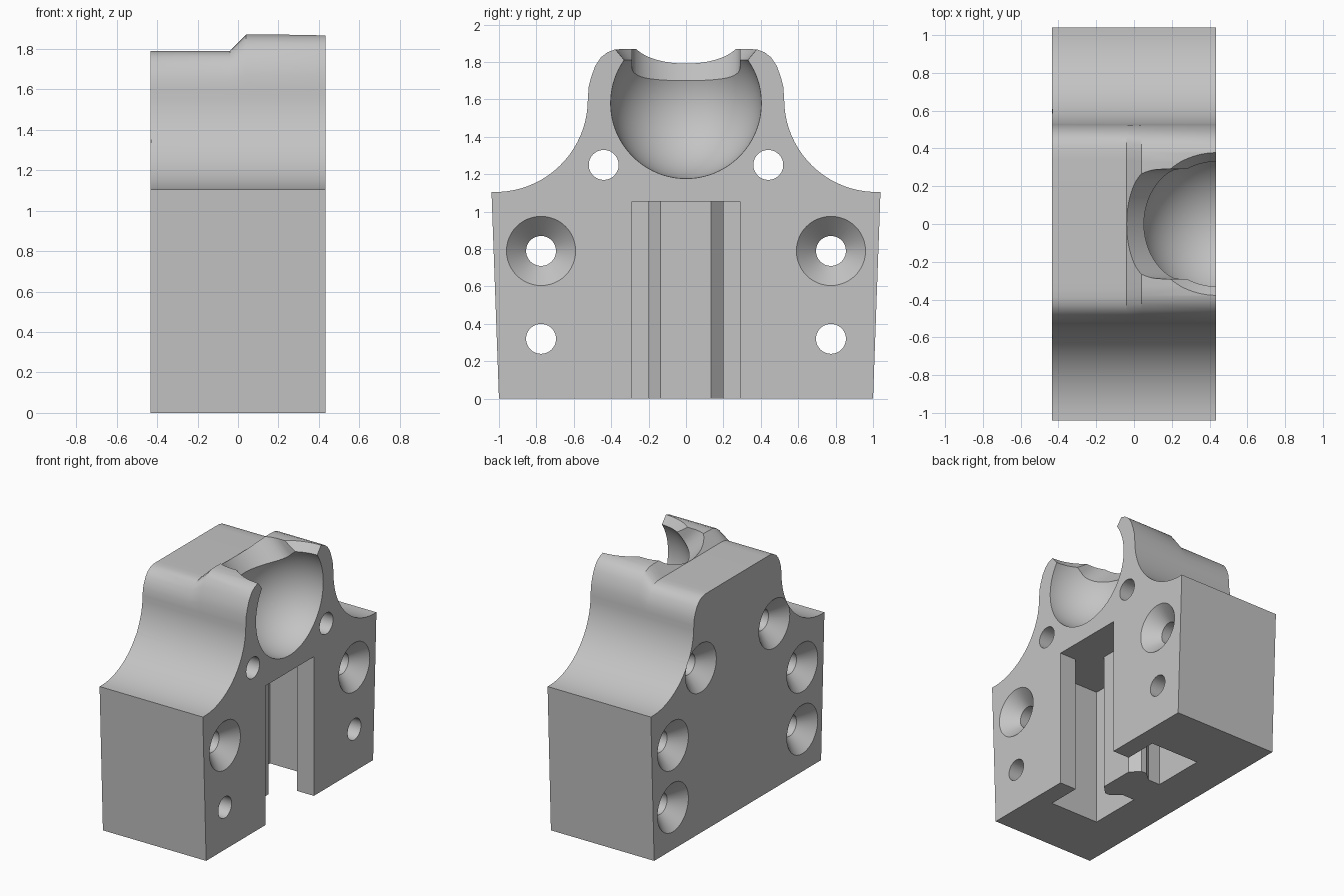
import bpy
import bmesh
from math import sin, cos, pi, radians
from mathutils import Vector

cube = bpy.data.objects.get("Cube")
if cube:
    bpy.data.objects.remove(cube, do_unlink=True)

HALF = 0.433          # half thickness along x
BALL_Z, BALL_R = 1.58, 0.403
SLOT_TOP = 1.055

grey = bpy.data.materials.new("plain grey")
grey.use_nodes = True
grey.diffuse_color = (0.55, 0.55, 0.55, 1)
grey.node_tree.nodes["Principled BSDF"].inputs["Base Color"].default_value = (0.55, 0.55, 0.55, 1)


def make_object(name, bm):
    bmesh.ops.recalc_face_normals(bm, faces=bm.faces)
    mesh = bpy.data.meshes.new(name)
    bm.to_mesh(mesh)
    bm.free()
    mesh.materials.append(grey)
    obj = bpy.data.objects.new(name, mesh)
    bpy.context.collection.objects.link(obj)
    return obj


def loft(name, rings):
    """Closed solid through rings of equal point count."""
    bm = bmesh.new()
    loops = [[bm.verts.new(p) for p in ring] for ring in rings]
    n = len(loops[0])
    for a, b in zip(loops, loops[1:]):
        for i in range(n):
            j = (i + 1) % n
            bm.faces.new((a[i], a[j], b[j], b[i]))
    bm.faces.new(loops[0])
    bm.faces.new(loops[-1][::-1])
    return make_object(name, bm)


def revolve(name, profile, centre, axis, steps=48):
    """Solid of revolution from (distance along axis, radius) pairs."""
    axis = Vector(axis)
    side = Vector((0, 1, 0))
    other = axis.cross(side)
    rings = []
    for along, r in profile:
        mid = Vector(centre) + axis * along
        rings.append([mid + side * (r * cos(2 * pi * k / steps)) + other * (r * sin(2 * pi * k / steps))
                      for k in range(steps)])
    return loft(name, rings)


def cut(target, cutter):
    mod = target.modifiers.new("cut", "BOOLEAN")
    mod.operation = "DIFFERENCE"
    mod.solver = "EXACT"
    mod.object = cutter
    bpy.context.view_layer.objects.active = target
    bpy.ops.object.modifier_apply(modifier=mod.name)
    bpy.data.objects.remove(cutter, do_unlink=True)


# Body: flared outline, with a lower shoulder behind and a raised part in front
def outline(x, crown):
    half = [(1, 0)]
    for k in range(21):
        a = radians(92.3 - 92.3 * k / 20)
        half.append((1.02 - 0.495 * cos(a), 1.6 - 0.495 * sin(a)))
    half += crown
    return [(x, y, z) for y, z in half] + [(x, -y, z) for y, z in reversed(half)]


low = [(0.52, 1.65), (0.507, 1.69), (0.488, 1.73), (0.462, 1.76), (0.43, 1.78), (0.39, 1.789), (0.34, 1.79)]
high = [(0.52, 1.67), (0.507, 1.72), (0.485, 1.78), (0.455, 1.825), (0.42, 1.852), (0.38, 1.867), (0.33, 1.87)]
body = loft("clamp_body", [outline(-HALF, low), outline(-0.04, low),
                           outline(0.04, high), outline(HALF, high)])

# Ball socket
bm = bmesh.new()
bmesh.ops.create_uvsphere(bm, u_segments=96, v_segments=48, radius=BALL_R)
bmesh.ops.translate(bm, verts=bm.verts, vec=(HALF + 0.004, 0, BALL_Z))
cut(body, make_object("socket_cutter", bm))

# Bevelled rim round the socket mouth
cut(body, revolve("rim_cutter", [(1.75, 0.28), (1.95, 0.447)], (HALF + 0.004, 0, 0), (0, 0, 1), 96))

# Slanted relief behind the socket, for a tilted stem
u_dir = Vector((1, 0, 1)).normalized()
w_dir = Vector((-1, 0, 1)).normalized()
section = [(0.6, -0.29)]
for k in range(33):
    a = radians(-90 + 180 * k / 32)
    section.append((-0.184 * cos(a), 0.29 * sin(a)))
section.append((0.6, 0.29))
centre = Vector((HALF, 0, BALL_Z))
cut(body, loft("relief_cutter", [[centre + u_dir * u + Vector((0, y, 0)) + w_dir * w for u, y in section]
                                 for w in (0, 0.9)]))

# T-shaped slot with a headed rail standing inside: (y, depth from the front plate)
half_slot = [(0.29, -0.1), (0.29, 0.14), (0.55, 0.14), (0.55, 0.55), (0.14, 0.55),
             (0.14, 0.45), (0.2, 0.38), (0.2, 0.335), (0.135, 0.27)]
slot = half_slot + [(-y, d) for y, d in reversed(half_slot)]
cut(body, loft("slot_cutter", [[(HALF - d, y, z) for y, d in slot] for z in (-0.1, SLOT_TOP)]))

# Screw holes, countersunk behind, the middle pair countersunk in front too
R, SINK, OUT = 0.08, 0.185, 0.03
depth = SINK - R
for y, z, front_sink in ((0.44, 1.25, False), (0.775, 0.79, True), (0.775, 0.32, False)):
    profile = [(-HALF - OUT, SINK + OUT), (-HALF + depth, R)]
    if front_sink:
        profile += [(HALF - depth, R), (HALF + OUT, SINK + OUT)]
    else:
        profile += [(HALF + OUT, R)]
    for side in (-1, 1):
        cut(body, revolve("hole_cutter", profile, (0, side * y, z), (1, 0, 0)))

# Smooth curves, sharp edges
bpy.ops.object.select_all(action="DESELECT")
body.select_set(True)
bpy.context.view_layer.objects.active = body
bpy.ops.object.shade_smooth_by_angle(angle=radians(25))
